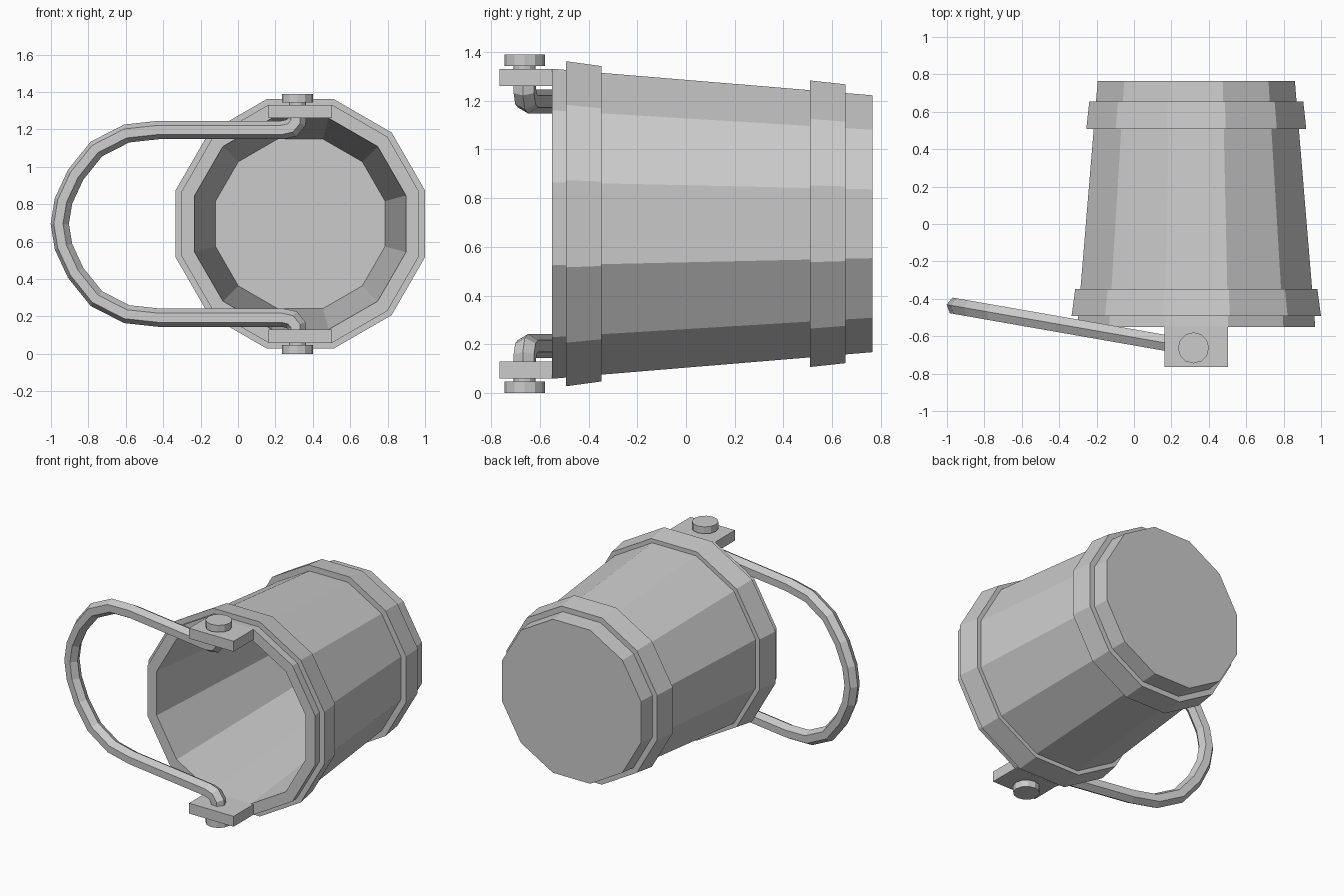
import bpy, bmesh, math
from mathutils import Vector, Matrix

if "Cube" in bpy.data.objects:
    bpy.data.objects.remove(bpy.data.objects["Cube"])

CX, CZ = 0.333, 0.695          # bucket axis runs along y
SIDES = 12


def finish(name, bm):
    bmesh.ops.recalc_face_normals(bm, faces=bm.faces)
    me = bpy.data.meshes.new(name)
    bm.to_mesh(me)
    bm.free()
    ob = bpy.data.objects.new(name, me)
    bpy.context.collection.objects.link(ob)
    return ob


def bridge(bm, a, b):
    n = len(a)
    for i in range(n):
        bm.faces.new((a[i], a[(i + 1) % n], b[(i + 1) % n], b[i]))


def lathe(name, profile, closed):
    """Spin (y, apothem) points into a 12-sided shell with flats on top and sides."""
    bm = bmesh.new()
    rings = []
    for y, ap in profile:
        r = ap / math.cos(math.pi / SIDES)
        angles = [math.radians(15) + 2 * math.pi * i / SIDES for i in range(SIDES)]
        rings.append([bm.verts.new((CX + r * math.cos(a), y, CZ + r * math.sin(a))) for a in angles])
    for a, b in zip(rings, rings[1:]):
        bridge(bm, a, b)
    if closed:
        bridge(bm, rings[-1], rings[0])
    else:
        bm.faces.new(rings[0])
        bm.faces.new(rings[-1])
    return finish(name, bm)


# Tapered bucket: outside base, outer wall, rim, inner wall, floor
lathe("bucket_body", [(0.765, 0.527), (-0.55, 0.636), (-0.55, 0.565), (0.69, 0.453)], False)

# Two raised hoops
lathe("front_hoop", [(-0.493, 0.667), (-0.347, 0.647), (-0.347, 0.60), (-0.493, 0.61)], True)
lathe("back_hoop", [(0.508, 0.588), (0.655, 0.572), (0.655, 0.51), (0.508, 0.52)], True)

# Lugs extending from the rim, with bolt heads on their outer faces
for side, s in (("top", 1), ("bottom", -1)):
    bm = bmesh.new()
    bmesh.ops.create_cube(bm, size=1, matrix=Matrix.Translation((CX, -0.655, CZ + s * 0.6005))
                          @ Matrix.Diagonal((0.338, 0.22, 0.071, 1)))
    finish(side + "_lug", bm)
    bm = bmesh.new()
    bmesh.ops.create_cone(bm, cap_ends=True, segments=12, radius1=0.083, radius2=0.083, depth=0.047,
                          matrix=Matrix.Translation((0.318, -0.662, CZ + s * 0.6715)))
    finish(side + "_bolt_head", bm)
    bm = bmesh.new()
    bmesh.ops.create_cone(bm, cap_ends=True, segments=12, radius1=0.045, radius2=0.045, depth=0.04,
                          matrix=Matrix.Translation((0.318, -0.662, CZ + s * 0.64)))
    finish(side + "_bolt_shank", bm)

# Hexagonal-section handle swept along a tilted, mirrored path of (x, height above axis)
half = [(0.316, 0.61), (0.314, 0.545), (0.288, 0.513), (0.238, 0.502), (-0.42, 0.502),
        (-0.595, 0.483), (-0.757, 0.40), (-0.868, 0.262), (-0.933, 0.122), (-0.953, 0)]
path = half + [(x, -h) for x, h in half[-2::-1]]
tilt = math.atan(0.175)
along = Vector((math.cos(tilt), -math.sin(tilt), 0))
across = Vector((math.sin(tilt), math.cos(tilt), 0))
up = Vector((0, 0, 1))
pivot = Vector((0.318, -0.662, CZ))
pts = [Vector(((x - 0.318) / math.cos(tilt), h)) for x, h in path]
bm = bmesh.new()
rings = []
for i, p in enumerate(pts):
    d0 = (p - pts[i - 1]).normalized() if i else (pts[1] - p).normalized()
    d1 = (pts[i + 1] - p).normalized() if i < len(pts) - 1 else d0
    t = (d0 + d1).normalized()
    n = Vector((-t.y, t.x)) / max(t.dot(d1), 0.5)
    ring = []
    for k in range(6):
        a = math.pi * k / 3
        q = p + n * 0.049 * math.cos(a)
        ring.append(bm.verts.new(pivot + along * q.x + up * q.y + across * 0.049 * math.sin(a)))
    rings.append(ring)
for a, b in zip(rings, rings[1:]):
    bridge(bm, a, b)
bm.faces.new(rings[0])
bm.faces.new(rings[-1])
finish("handle", bm)
